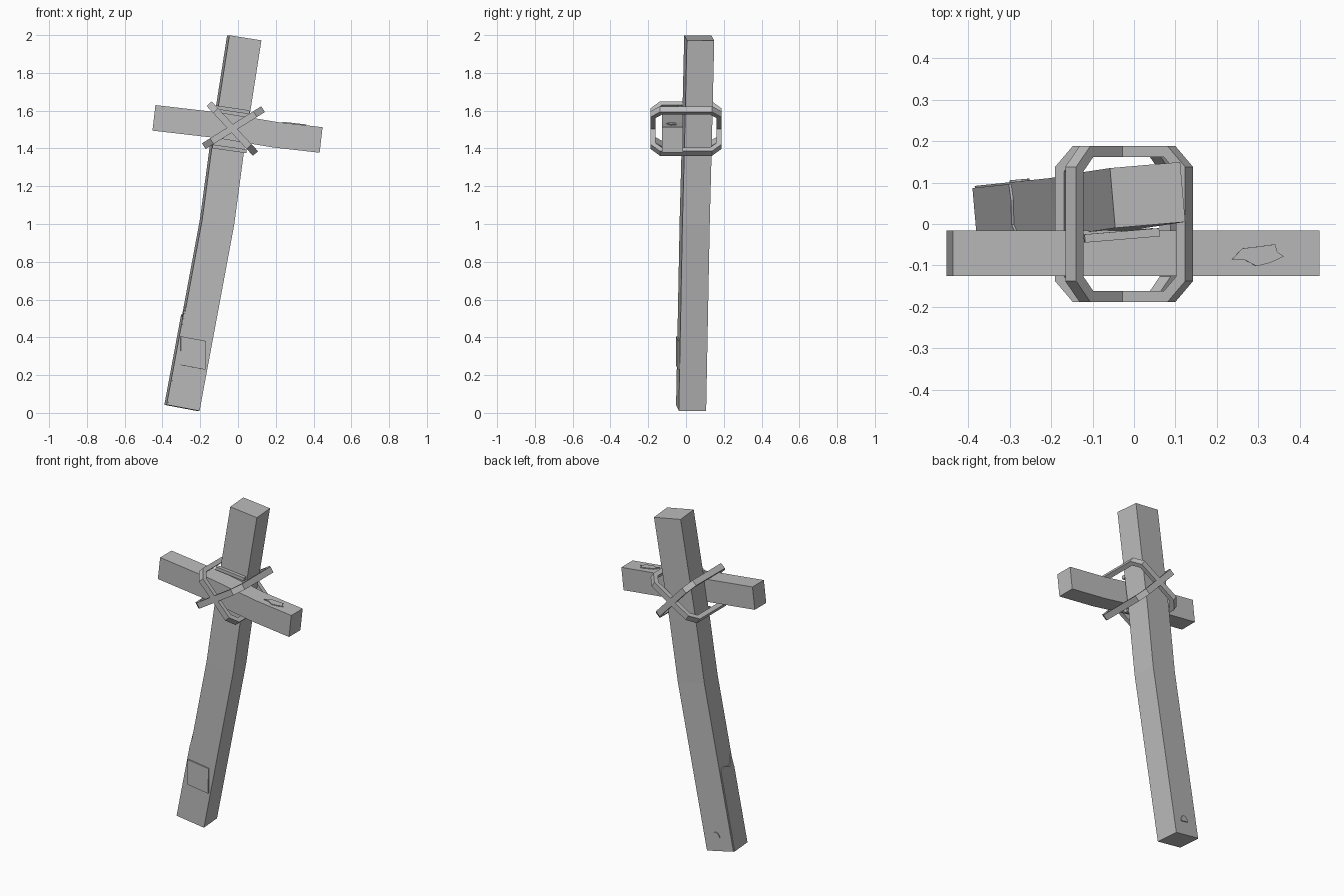
import bpy, bmesh, math
from mathutils import Vector, Matrix

if "Cube" in bpy.data.objects:
    bpy.data.objects.remove(bpy.data.objects["Cube"])

mat = bpy.data.materials.new("weathered_grey")
mat.diffuse_color = (0.5, 0.5, 0.5, 1)
mat.use_nodes = True
mat.node_tree.nodes["Principled BSDF"].inputs["Base Color"].default_value = mat.diffuse_color


def finish(name, bm):
    bmesh.ops.recalc_face_normals(bm, faces=bm.faces)
    me = bpy.data.meshes.new(name)
    bm.to_mesh(me)
    bm.free()
    me.materials.append(mat)
    ob = bpy.data.objects.new(name, me)
    bpy.context.collection.objects.link(ob)
    return ob


def beam(name, path, side, width, depth):
    """Rectangular timber following a gently bent path."""
    bm = bmesh.new()
    rings = []
    pts = [Vector(p) for p in path]
    for i, p in enumerate(pts):
        t = (pts[min(i + 1, len(pts) - 1)] - pts[max(i - 1, 0)]).normalized()
        u = Vector(side)
        u = (u - t * u.dot(t)).normalized()
        v = t.cross(u)
        rings.append([bm.verts.new(p + u * a * width / 2 + v * b * depth / 2)
                      for a, b in ((-1, -1), (1, -1), (1, 1), (-1, 1))])
    for r, s in zip(rings, rings[1:]):
        for k in range(4):
            bm.faces.new((r[k], r[(k + 1) % 4], s[(k + 1) % 4], s[k]))
    bm.faces.new(rings[0])
    bm.faces.new(rings[-1])
    return finish(name, bm)


def rope_loop(name, centre, angle, half_len, half_y, chamfer=0.05, thick=0.026, width=0.036):
    """Chamfered rectangular band in a plane tilted about y."""
    bm = bmesh.new()
    u = Vector((math.cos(angle), 0, math.sin(angle)))
    n = Vector((-math.sin(angle), 0, math.cos(angle)))
    y = Vector((0, 1, 0))

    def octagon(a, b, c, off):
        pts = [(a, -b + c), (a, b - c), (a - c, b), (-a + c, b),
               (-a, b - c), (-a, -b + c), (-a + c, -b), (a - c, -b)]
        return [bm.verts.new(Vector(centre) + u * p + y * q + n * off) for p, q in pts]

    a, b, c = half_len, half_y, chamfer
    ci = c - thick * 0.586
    h = width / 2
    loops = [octagon(a, b, c, -h), octagon(a, b, c, h),
             octagon(a - thick, b - thick, ci, h), octagon(a - thick, b - thick, ci, -h)]
    for r, s in zip(loops, loops[1:] + loops[:1]):
        for k in range(8):
            bm.faces.new((r[k], r[(k + 1) % 8], s[(k + 1) % 8], s[k]))
    return finish(name, bm)


def plate(name, origin, u, v, outline, thick=0.006):
    """Thin flat patch; outline is given along the u and v axes."""
    bm = bmesh.new()
    u, v, o = Vector(u).normalized(), Vector(v).normalized(), Vector(origin)
    n = u.cross(v).normalized() * thick
    low = [bm.verts.new(o + u * a + v * b) for a, b in outline]
    high = [bm.verts.new(w.co + n) for w in low]
    bm.faces.new(low)
    bm.faces.new(high)
    for i in range(len(low)):
        j = (i + 1) % len(low)
        bm.faces.new((low[i], low[j], high[j], high[i]))
    return finish(name, bm)


# Leaning post, slightly twisted about its length
twist = math.radians(5)
side = Vector((math.cos(twist), math.sin(twist), 0))
foot, bend = Vector((-0.294, 0.027, 0.026)), Vector((-0.111, 0.046, 1.01))
beam("post", [foot, bend, (-0.06, 0.056, 1.39), (0.033, 0.07, 1.985)], side, 0.172, 0.145)

# Sagging crossbeam in front of the post
beam("crossbeam", [(-0.445, -0.071, 1.562), (-0.1, -0.071, 1.522),
                   (0.2, -0.071, 1.472), (0.44, -0.071, 1.445)], (0, 1, 0), 0.11, 0.136)

# Crossed lashings
rope_loop("lashing_rising", (-0.024, 0, 1.51), math.radians(32), 0.185, 0.188)
rope_loop("lashing_falling", (-0.03, 0, 1.505), math.radians(-47), 0.18, 0.188)

# Short ties across the front of the post
for name, x, z in (("upper_tie", -0.03, 1.605), ("lower_tie", -0.045, 1.398)):
    beam(name, [(x - 0.09, -0.035, z + 0.013), (x + 0.09, -0.02, z - 0.013)], (0, 1, 0), 0.02, 0.02)

# Patches on the post, laid out in the frame of its lower half
t = (bend - foot).normalized()
u = (side - t * side.dot(t)).normalized()
w = t.cross(u)
plate("front_patch", foot - w * 0.0725, u, t,
      [(-0.058, 0.22), (0.076, 0.22), (0.05, 0.37), (-0.085, 0.37)], 0.008)
plate("side_patch", foot - u * 0.086, -w, t,
      [(-0.068, 0.0), (0.072, 0.0), (0.072, 0.45), (0.06, 0.53),
       (0.03, 0.47), (-0.03, 0.49), (-0.068, 0.48)])
arc = [(0.025 * math.cos(math.pi * k / 6), 0.08 + 0.035 * math.sin(math.pi * k / 6)) for k in range(7)]
plate("back_patch", foot + w * 0.0725 + u * 0.01, -u, t, arc)

# Ragged patch on top of the crossbeam
plate("beam_patch", (0.2955, -0.071, 1.5285), (1, 0, -0.115), (0, 1, 0),
      [(-0.06, -0.015), (-0.03, -0.015), (0.0, -0.031), (0.035, -0.022), (0.066, -0.007),
       (0.05, 0.004), (0.045, 0.022), (0.0, 0.016), (-0.035, 0.012)])
